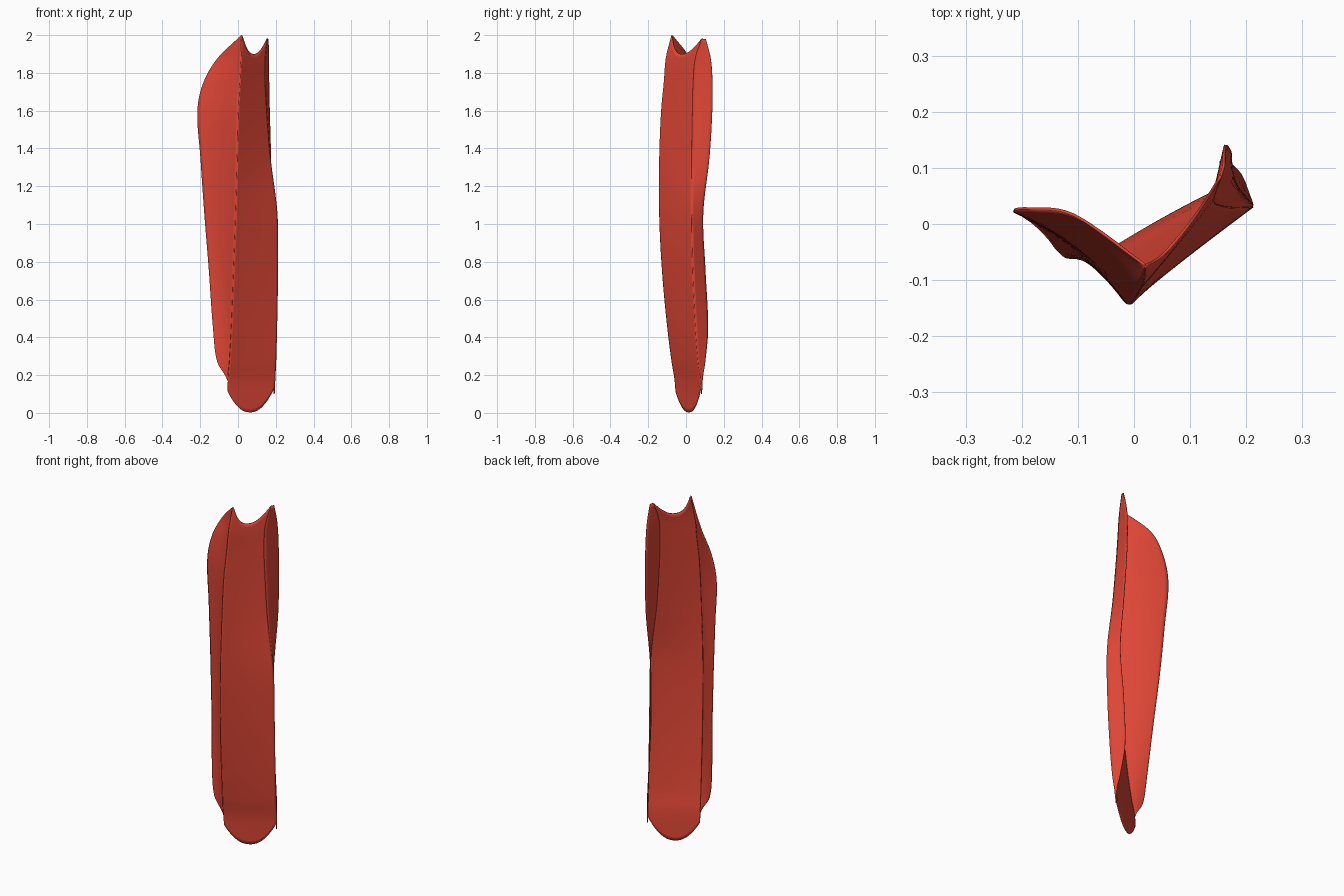
import bpy, bmesh
from mathutils import Vector

if "Cube" in bpy.data.objects:
    bpy.data.objects.remove(bpy.data.objects["Cube"])

# Guide sections: z, front crease (x, y), right crease (x, y), flange edge (x, y), wing edge (x, y)
ROWS = [
    (0.00, -.052, -.048, .188, .084, .188, .084, -.052, -.048),
    (0.17, -.053, -.058, .195, .077, .190, .087, -.055, -.055),
    (0.27, -.046, -.074, .200, .064, .178, .101, -.110, -.060),
    (0.45, -.036, -.097, .205, .050, .158, .116, -.132, -.050),
    (0.75, -.024, -.125, .210, .036, .155, .102, -.153, -.024),
    (1.05, -.013, -.140, .207, .030, .168, .090, -.177, .000),
    (1.35, -.004, -.140, .170, .030, .172, .124, -.198, .015),
    (1.60, .002, -.130, .150, .034, .166, .139, -.214, .025),
    (1.75, .010, -.116, .142, .038, .163, .140, -.182, .027),
    (1.88, .016, -.105, .142, .050, .161, .130, -.105, .015),
    (2.00, .020, -.075, .157, .092, .160, .098, .019, -.073),
]


def guide(z, k):
    """Smoothly interpolated point of guide k at height z."""
    z = min(max(z, 0), 2)
    i = max(j for j in range(len(ROWS) - 1) if ROWS[j][0] <= z)
    t = (z - ROWS[i][0]) / (ROWS[i + 1][0] - ROWS[i][0])

    def p(j):
        return Vector(ROWS[min(max(j, 0), len(ROWS) - 1)])

    def slope(j):
        a, b = p(j - 1), p(j + 1)
        return (b - a) / (b[0] - a[0])
    h = ROWS[i + 1][0] - ROWS[i][0]
    v = (p(i) * (2*t**3 - 3*t*t + 1) + slope(i) * h * (t**3 - 2*t*t + t)
         + p(i + 1) * (3*t*t - 2*t**3) + slope(i + 1) * h * (t**3 - t*t))
    return Vector((v[1 + 2 * k], v[2 + 2 * k], z))


red = bpy.data.materials.new("red")
red.diffuse_color = (0.72, 0.06, 0.035, 1)
red.use_nodes = True
red.node_tree.nodes["Principled BSDF"].inputs["Base Color"].default_value = red.diffuse_color


def sheet(name, k0, k1, low, high, cols, bulge=0.0, rows=90):
    """Thin sheet lofted between two guides, trimmed by low(u) and high(u)."""
    bm = bmesh.new()
    grid = []
    for r in range(rows + 1):
        line = []
        for c in range(cols + 1):
            u = c / cols
            z = low(u) + (high(u) - low(u)) * r / rows
            a, b = guide(z, k0), guide(z, k1)
            co = a.lerp(b, u)
            d = b - a
            co += Vector((d.y, -d.x, 0)) * bulge * 4 * u * (1 - u)
            line.append(bm.verts.new(co))
        grid.append(line)
    for r in range(rows):
        for c in range(cols):
            bm.faces.new((grid[r][c], grid[r][c + 1], grid[r + 1][c + 1], grid[r + 1][c]))
    bmesh.ops.remove_doubles(bm, verts=bm.verts, dist=1e-5)
    me = bpy.data.meshes.new(name)
    bm.to_mesh(me)
    bm.free()
    me.materials.append(red)
    ob = bpy.data.objects.new(name, me)
    bpy.context.collection.objects.link(ob)
    mod = ob.modifiers.new("thickness", 'SOLIDIFY')
    mod.thickness = 0.005
    mod.offset = 0
    bpy.ops.object.select_all(action='DESELECT')
    ob.select_set(True)
    bpy.context.view_layer.objects.active = ob
    bpy.ops.object.shade_smooth_by_angle()
    return ob


# Main panel: rounded lower end, scooped upper end
sheet("main_panel", 0, 1,
      lambda u: 0.003 + 0.12 * abs(2 * u - 0.96) ** 2.2,
      lambda u: 1.9 + 0.095 * abs(2 * u - 1.05) ** 2.4, 28)

# Narrow flange folded back along the right edge
sheet("right_flange", 1, 2, lambda u: 0.1, lambda u: 1.98, 6)

# Wide curved wing folded back from the front crease
sheet("left_wing", 0, 3, lambda u: 0.17, lambda u: 1.998, 14, 0.06)
